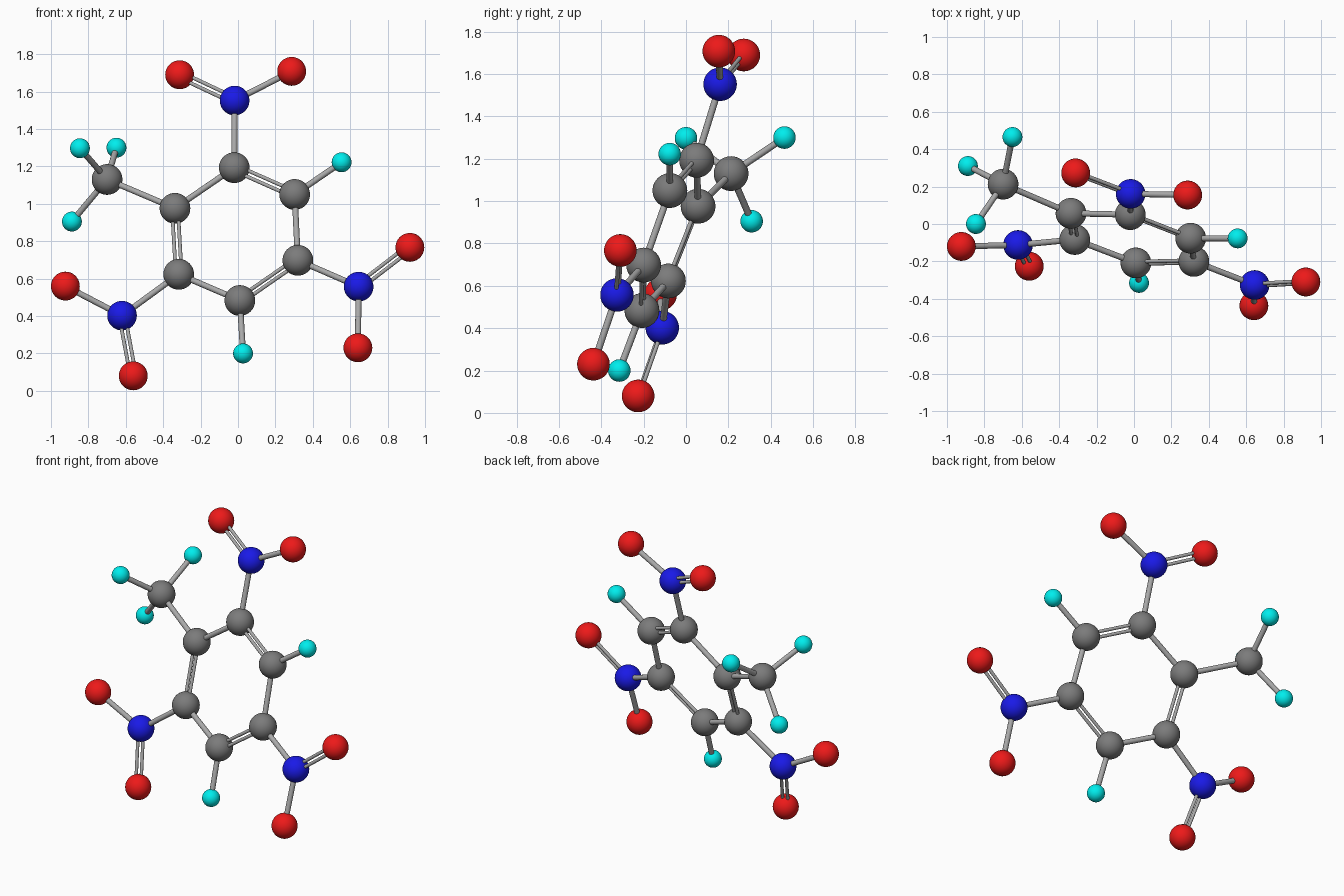
import bpy
from mathutils import Vector

if "Cube" in bpy.data.objects:
    bpy.data.objects.remove(bpy.data.objects["Cube"])


def material(name, rgb):
    m = bpy.data.materials.new(name)
    m.diffuse_color = (*rgb, 1)
    m.use_nodes = True
    m.node_tree.nodes["Principled BSDF"].inputs["Base Color"].default_value = m.diffuse_color
    return m


# element: (part name, ball radius, material)
KINDS = {
    "C": ("carbon", 0.082, material("dark_grey", (0.2, 0.2, 0.2))),
    "N": ("nitrogen", 0.079, material("blue", (0.01, 0.01, 0.8))),
    "O": ("oxygen", 0.077, material("red", (0.85, 0.01, 0.01))),
    "H": ("hydrogen", 0.053, material("cyan", (0.0, 0.85, 0.85))),
}
BOND_MAT = material("bond_grey", (0.4, 0.4, 0.4))

ATOMS = {
    # ring
    "C1": (-0.02, 0.05, 1.193), "C2": (0.303, -0.076, 1.05),
    "C3": (0.32, -0.20, 0.698), "C4": (0.01, -0.208, 0.483),
    "C5": (-0.317, -0.083, 0.623), "C6": (-0.337, 0.057, 0.976),
    # methyl group
    "C7": (-0.70, 0.213, 1.13), "H1": (-0.845, 0.0, 1.297),
    "H2": (-0.65, 0.465, 1.30), "H3": (-0.888, 0.31, 0.905),
    # ring hydrogens
    "H4": (0.554, -0.077, 1.222), "H5": (0.027, -0.315, 0.20),
    # nitro groups
    "N1": (-0.018, 0.161, 1.552), "O1": (-0.312, 0.273, 1.69), "O2": (0.287, 0.155, 1.708),
    "N2": (0.645, -0.326, 0.557), "O3": (0.919, -0.31, 0.767), "O4": (0.641, -0.437, 0.23),
    "N3": (-0.62, -0.112, 0.402), "O5": (-0.923, -0.12, 0.56), "O6": (-0.56, -0.226, 0.08),
}
ATOMS = {k: Vector(v) for k, v in ATOMS.items()}

SINGLE = "C2-C3 C4-C5 C6-C1 C6-C7 C7-H1 C7-H2 C7-H3 C2-H4 C4-H5 " \
         "C1-N1 C3-N2 C5-N3 N1-O2 N2-O4 N3-O5"
# third atom gives the plane in which the two rods lie side by side
DOUBLE = "C1-C2-C3 C3-C4-C5 C5-C6-C1 N1-O1-O2 N2-O3-O4 N3-O6-O5"


def rod(name, a, b, radius):
    d = b - a
    bpy.ops.mesh.primitive_cylinder_add(vertices=20, radius=radius, depth=d.length,
                                        location=(a + b) / 2,
                                        rotation=d.to_track_quat('Z', 'Y').to_euler())
    o = bpy.context.object
    o.name = name
    o.data.materials.append(BOND_MAT)
    bpy.ops.object.shade_smooth_by_angle()


# atom balls
for key, pos in ATOMS.items():
    part, radius, mat = KINDS[key[0]]
    bpy.ops.mesh.primitive_uv_sphere_add(segments=40, ring_count=24, radius=radius, location=pos)
    ball = bpy.context.object
    ball.name = f"{part}_ball_{key[1]}"
    ball.data.materials.append(mat)
    bpy.ops.object.shade_smooth()

# single bonds
for bond in SINGLE.split():
    a, b = (ATOMS[k] for k in bond.split("-"))
    rod("single_bond", a, b, 0.016)

# double bonds
for bond in DOUBLE.split():
    a, b, c = (ATOMS[k] for k in bond.split("-"))
    axis = (b - a).normalized()
    side = c - a
    side = (side - axis * side.dot(axis)).normalized() * 0.016
    for s in (-1, 1):
        rod("double_bond", a + side * s, b + side * s, 0.010)
